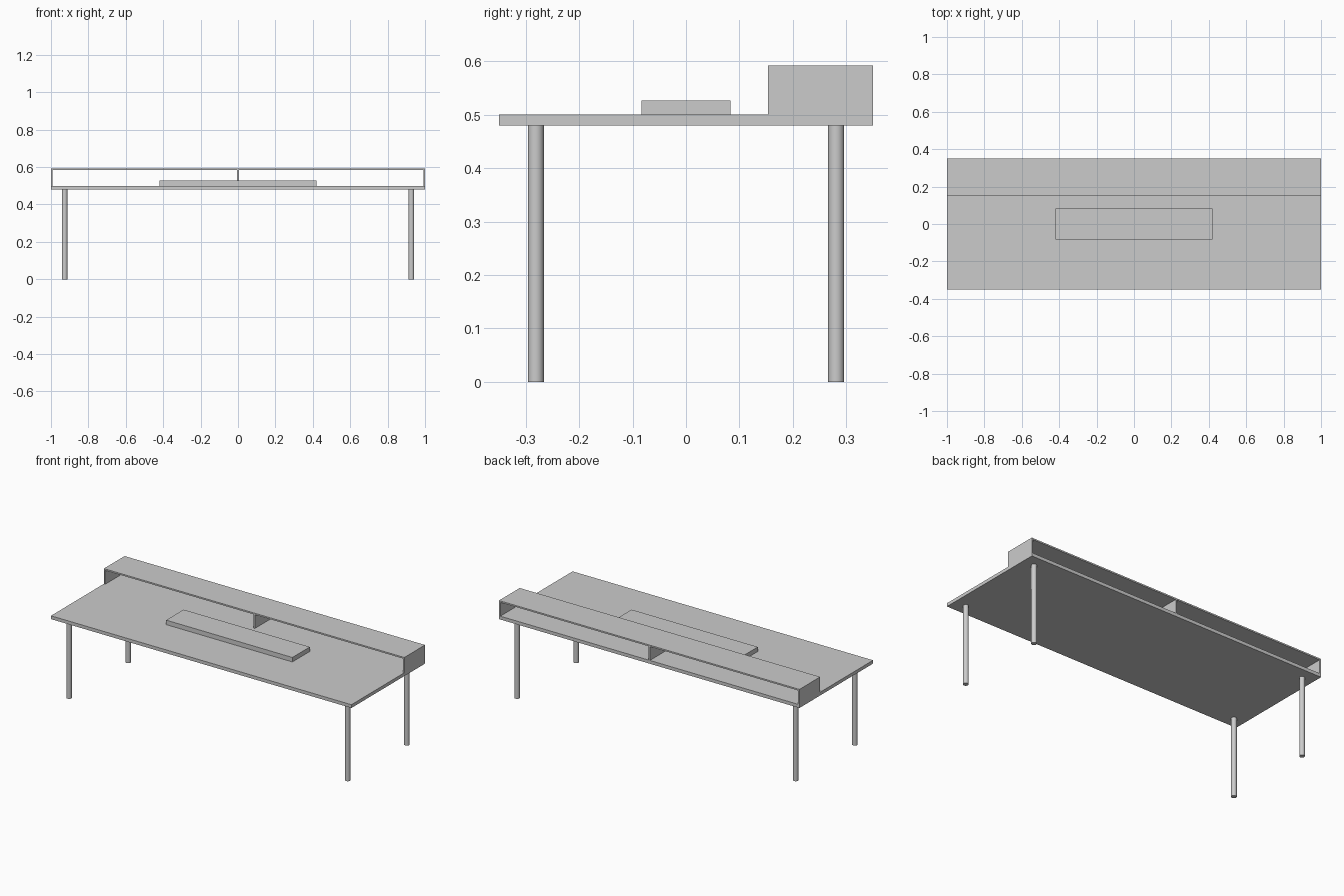
import bpy, math

if "Cube" in bpy.data.objects:
    bpy.data.objects.remove(bpy.data.objects["Cube"])


def box(name, x, y, z):
    """Axis-aligned box from (min, max) ranges."""
    verts = [(a, b, c) for a in x for b in y for c in z]
    faces = [(0, 1, 3, 2), (4, 6, 7, 5), (0, 4, 5, 1),
             (2, 3, 7, 6), (0, 2, 6, 4), (1, 5, 7, 3)]
    mesh = bpy.data.meshes.new(name)
    mesh.from_pydata(verts, [], faces)
    obj = bpy.data.objects.new(name, mesh)
    bpy.context.collection.objects.link(obj)
    return obj


TOP_Z = 0.5
SHELF_Z = 0.592
BOARD = 0.009
DEPTH = (0.153, 0.35)

# Table top and the low slab resting on it
box("table_top", (-1, 1), (-0.35, 0.35), (0.48, TOP_Z))
box("centre_slab", (-0.42, 0.42), (-0.083, 0.083), (TOP_Z, 0.527))

# Open shelf along the back: top board, two ends and a middle divider
box("shelf_top", (-1, 1), DEPTH, (SHELF_Z - BOARD, SHELF_Z))
uprights = {"shelf_left_end": -1, "shelf_divider": -BOARD / 2,
            "shelf_right_end": 1 - BOARD}
for name, x in uprights.items():
    box(name, (x, x + BOARD), DEPTH, (TOP_Z, SHELF_Z - BOARD))

# Four round legs
for side, sx in (("left", -1), ("right", 1)):
    for end, sy in (("front", -1), ("back", 1)):
        bpy.ops.mesh.primitive_cylinder_add(
            vertices=32, radius=0.015, depth=0.48,
            location=(sx * 0.927, sy * 0.281, 0.24))
        leg = bpy.context.object
        leg.name = f"{end}_{side}_leg"
        bpy.ops.object.shade_smooth_by_angle(angle=math.radians(30))
